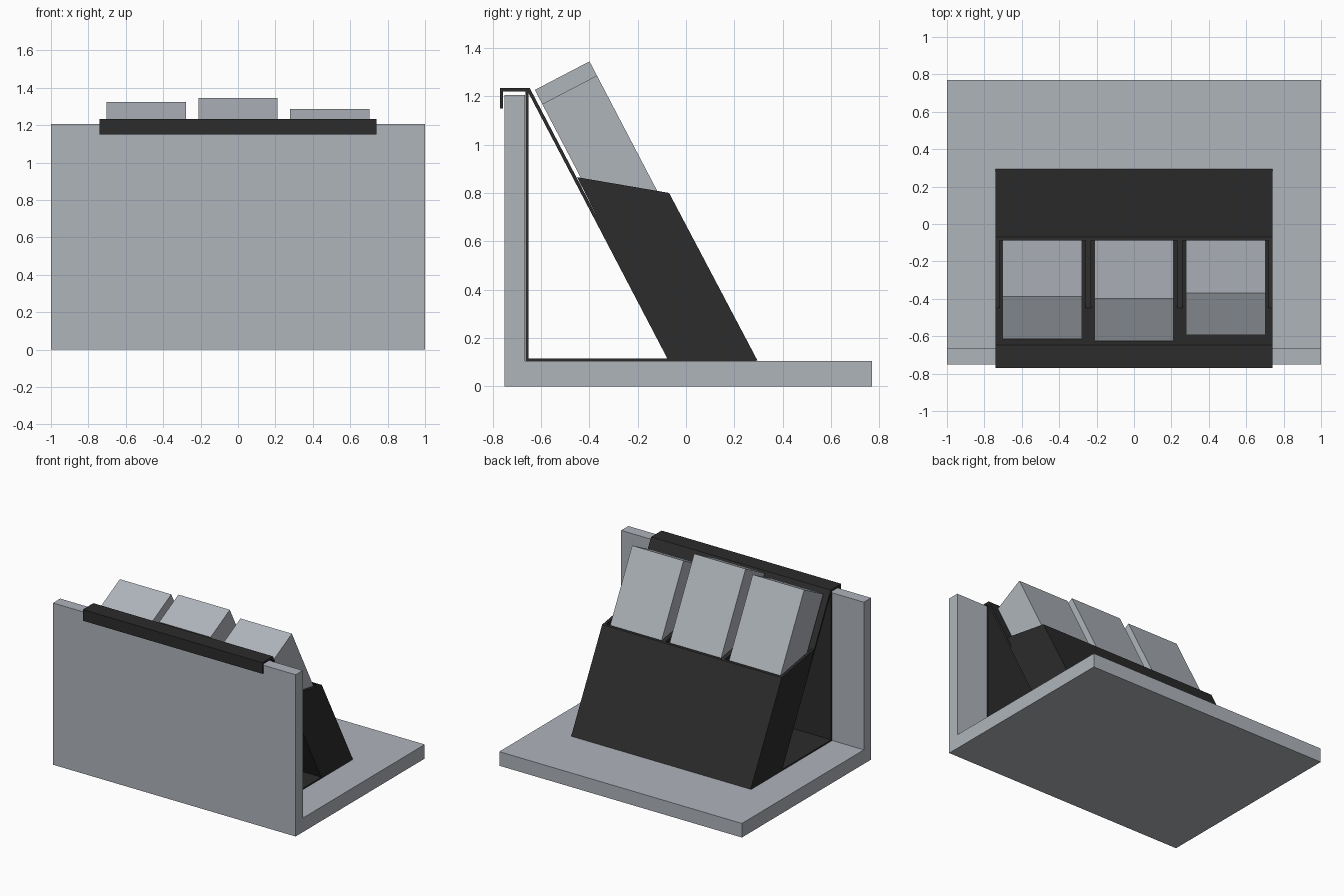
import bpy
import bmesh
from mathutils import Vector

cube = bpy.data.objects.get("Cube")
if cube:
    bpy.data.objects.remove(cube, do_unlink=True)


def material(name, rgb):
    m = bpy.data.materials.new(name)
    m.use_nodes = True
    m.diffuse_color = (*rgb, 1)
    m.node_tree.nodes["Principled BSDF"].inputs["Base Color"].default_value = (*rgb, 1)
    return m


GREY = material("light_grey", (0.43, 0.46, 0.50))
DARK = material("charcoal", (0.025, 0.025, 0.025))


def finish(name, bm, mat):
    bmesh.ops.recalc_face_normals(bm, faces=bm.faces[:])
    mesh = bpy.data.meshes.new(name)
    bm.to_mesh(mesh)
    bm.free()
    mesh.materials.append(mat)
    obj = bpy.data.objects.new(name, mesh)
    bpy.context.collection.objects.link(obj)
    return obj


def extrude(name, points, offset, mat):
    """Polygon pushed along an offset vector."""
    bm = bmesh.new()
    face = bm.faces.new([bm.verts.new(p) for p in points])
    new = bmesh.ops.extrude_face_region(bm, geom=[face])["geom"]
    verts = [v for v in new if isinstance(v, bmesh.types.BMVert)]
    bmesh.ops.translate(bm, verts=verts, vec=offset)
    return finish(name, bm, mat)


def prism(name, profile, x0, x1, mat):
    """Side profile (y, z) extruded across x."""
    return extrude(name, [(x0, y, z) for y, z in profile], (x1 - x0, 0, 0), mat)


def slab(name, y0, y1, z0, z1, half, mat):
    return prism(name, [(y0, z0), (y1, z0), (y1, z1), (y0, z1)], -half, half, mat)


def sheet(name, path, thickness, half, mat):
    """Bent sheet following a side path."""
    bm = bmesh.new()
    rows = [[bm.verts.new((x, y, z)) for x in (-half, half)] for y, z in path]
    for a, b in zip(rows, rows[1:]):
        bm.faces.new((a[0], a[1], b[1], b[0]))
    obj = finish(name, bm, mat)
    mod = obj.modifiers.new("thickness", "SOLIDIFY")
    mod.thickness = thickness
    mod.offset = 0
    mod.use_even_offset = True
    return obj


# Base and upright wall
slab("base_board", -0.665, 0.77, 0, 0.105, 1, GREY)
slab("wall_foot", -0.75, -0.665, 0, 0.105, 1, GREY)
slab("wall_panel", -0.75, -0.665, 0.105, 1.205, 1, GREY)

# Folded holder: lip hooked over the wall, then the sloping back
HALF = 0.74
sheet("hook_and_slope", [(-0.763, 1.15), (-0.763, 1.226), (-0.65, 1.226), (-0.068, 0.113)],
      0.014, HALF, DARK)
slab("holder_floor", -0.663, 0.29, 0.105, 0.115, HALF, DARK)
back_plate = slab("holder_back", -0.663, -0.652, 0.11, 1.222, HALF, DARK)

# Openings in the upright plate
openings = {
    "right_opening": [(-0.58, 0.92), (-0.58, 0.77), (-0.5, 0.7), (-0.38, 0.67)],
    "left_opening": [(0.59, 0.39), (0.45, 0.48), (0.4, 0.38), (0.48, 0.29)],
}
for name, outline in openings.items():
    cutter = extrude(name + "_cutter", [(x, -0.7, z) for x, z in outline], (0, 0.1, 0), DARK)
    cutter.hide_render = True
    cutter.hide_set(True)
    cut = back_plate.modifiers.new(name, "BOOLEAN")
    cut.operation = "DIFFERENCE"
    cut.solver = "EXACT"
    cut.object = cutter

# Sloping pocket: front panel, two sides and two dividers
pocket_side = [(-0.068, 0.108), (0.295, 0.108), (-0.07, 0.8), (-0.45, 0.865)]
prism("pocket_front", [(0.295, 0.108), (-0.07, 0.8), (-0.087, 0.803), (0.278, 0.108)],
      -HALF, HALF, DARK)
for name, x, width in (("right_side", -0.73, 0.02), ("right_divider", -0.245, 0.03),
                       ("left_divider", 0.245, 0.03), ("left_side", 0.73, 0.02)):
    prism("pocket_" + name, pocket_side, x - width / 2, x + width / 2, DARK)

# Three blocks leaning in the pocket
along = Vector((0.463, -0.886))
across = Vector((0.886, 0.463)) * 0.255
for name, x, drop in (("right_block", -0.49, 0.023), ("middle_block", 0, 0),
                      ("left_block", 0.49, 0.066)):
    top = Vector((-0.625, 1.226)) + along * drop
    bottom = top + along * (1.235 - drop)
    prism(name, [top, bottom, bottom + across, top + across], x - 0.212, x + 0.212, GREY)
